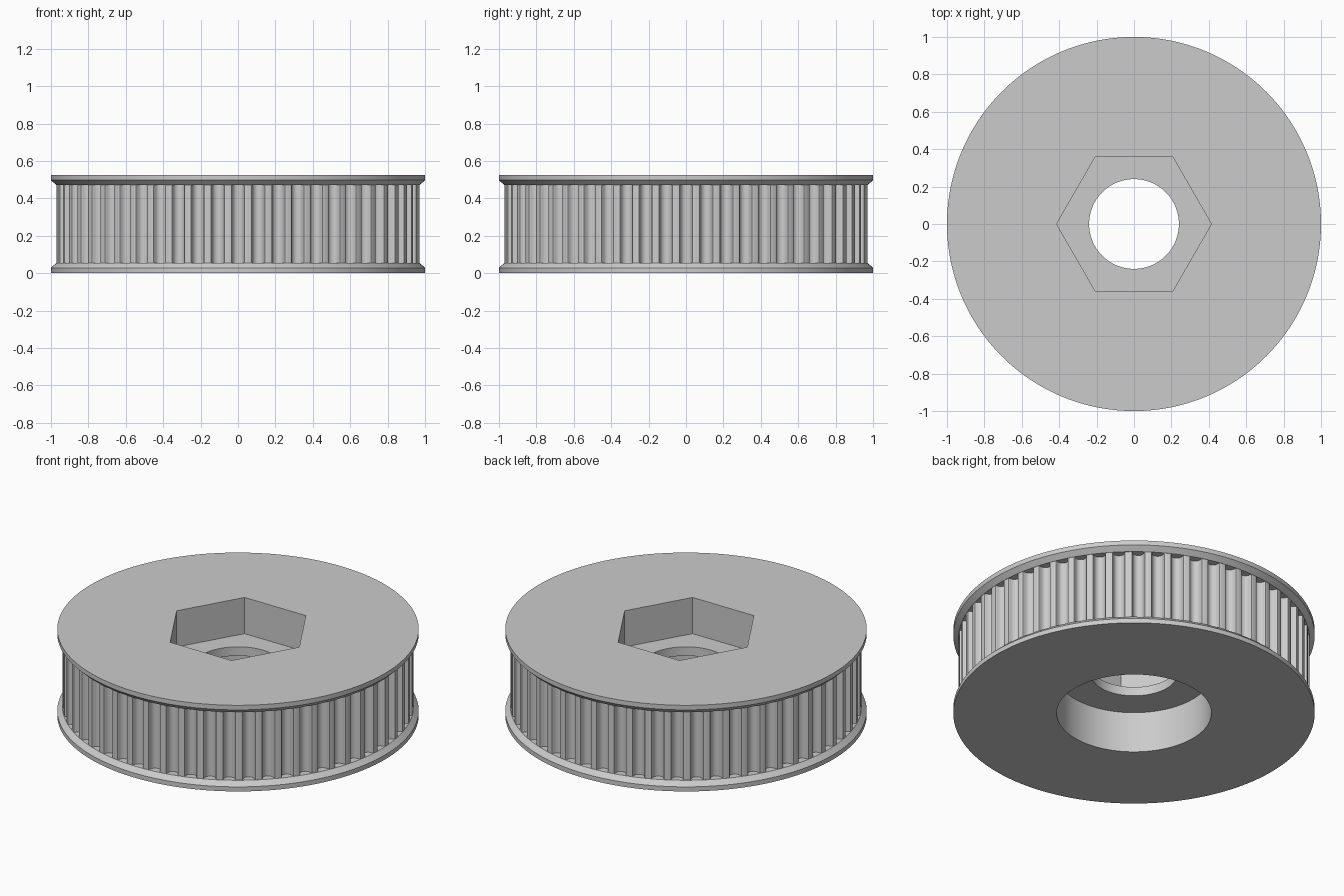
import bpy, bmesh
from math import sin, cos, pi, atan2, hypot

if "Cube" in bpy.data.objects:
    bpy.data.objects.remove(bpy.data.objects["Cube"])

TEETH = 56
HEIGHT = 0.526
RIM, TOOTH_R = 1.0, 0.972
EDGE, CHAMFER = 0.028, 0.055      # flange rim height, end of chamfer
UNIT = 0.0553                     # size of one groove-profile unit

grey = bpy.data.materials.new("light grey")
grey.use_nodes = True
grey.diffuse_color = (0.6, 0.6, 0.6, 1)
grey.node_tree.nodes["Principled BSDF"].inputs["Base Color"].default_value = (0.6, 0.6, 0.6, 1)


def loft(name, rings):
    """Closed solid from a stack of equal-length (x, y, z) rings."""
    bm = bmesh.new()
    loops = [[bm.verts.new(p) for p in ring] for ring in rings]
    for low, high in zip(loops, loops[1:]):
        for i in range(len(low)):
            j = (i + 1) % len(low)
            bm.faces.new((low[i], low[j], high[j], high[i]))
    bm.faces.new(list(reversed(loops[0])))
    bm.faces.new(loops[-1])
    bmesh.ops.recalc_face_normals(bm, faces=bm.faces[:])
    mesh = bpy.data.meshes.new(name)
    bm.to_mesh(mesh)
    bm.free()
    mesh.materials.append(grey)
    obj = bpy.data.objects.new(name, mesh)
    bpy.context.collection.objects.link(obj)
    return obj


def circle(r, z, n=192):
    return [(r * cos(2 * pi * i / n), r * sin(2 * pi * i / n), z) for i in range(n)]


def combine(target, other, operation):
    mod = target.modifiers.new(operation, "BOOLEAN")
    mod.operation, mod.solver, mod.object = operation, "EXACT", other
    bpy.ops.object.select_all(action="DESELECT")
    bpy.context.view_layer.objects.active = target
    target.select_set(True)
    bpy.ops.object.modifier_apply(modifier=mod.name)
    bpy.data.objects.remove(other)


# Toothed belt drum: rounded groove (half width, depth) repeated around the rim
half = [(0.747, 0), (0.648, 0.037), (0.598, 0.13), (0.579, 0.238), (0.547, 0.343),
        (0.505, 0.444), (0.452, 0.54), (0.358, 0.637), (0.248, 0.707), (0.127, 0.75)]
groove = [(-w, d) for w, d in half] + [(0, 0.764)] + [(w, d) for w, d in reversed(half)]
outline = []
for t in range(TEETH):
    middle = 2 * pi * t / TEETH
    for w, d in groove:
        x, y = TOOTH_R - 0.001 - d * UNIT, w * UNIT
        if d == 0:
            x = (x * x - y * y) ** 0.5
        a, r = middle + atan2(y, x), hypot(x, y)
        outline.append((r * cos(a), r * sin(a)))
pulley = loft("toothed_pulley", [[(x, y, z) for x, y in outline]
                                 for z in (EDGE, HEIGHT - EDGE)])

# Chamfered flanges at both ends
profile = [(RIM, 0), (RIM, EDGE), (TOOTH_R, CHAMFER)]
lower = loft("lower_flange", [circle(r, z) for r, z in profile])
upper = loft("upper_flange", [circle(r, HEIGHT - z) for r, z in reversed(profile)])
combine(pulley, lower, "UNION")
combine(pulley, upper, "UNION")

# Bearing seat below, nut pocket above, shaft hole between
for name, radius, low, high, sides in (
        ("bearing_seat", 0.428, -0.1, 0.25, 128),
        ("nut_pocket", 0.414, 0.305, 0.7, 6),
        ("shaft_hole", 0.24, -0.2, 0.8, 96)):
    cutter = loft(name, [circle(radius, low, sides), circle(radius, high, sides)])
    cutter.hide_render = True
    combine(pulley, cutter, "DIFFERENCE")

bpy.ops.object.select_all(action="DESELECT")
pulley.select_set(True)
bpy.context.view_layer.objects.active = pulley
bpy.ops.object.shade_smooth_by_angle(angle=0.45)
